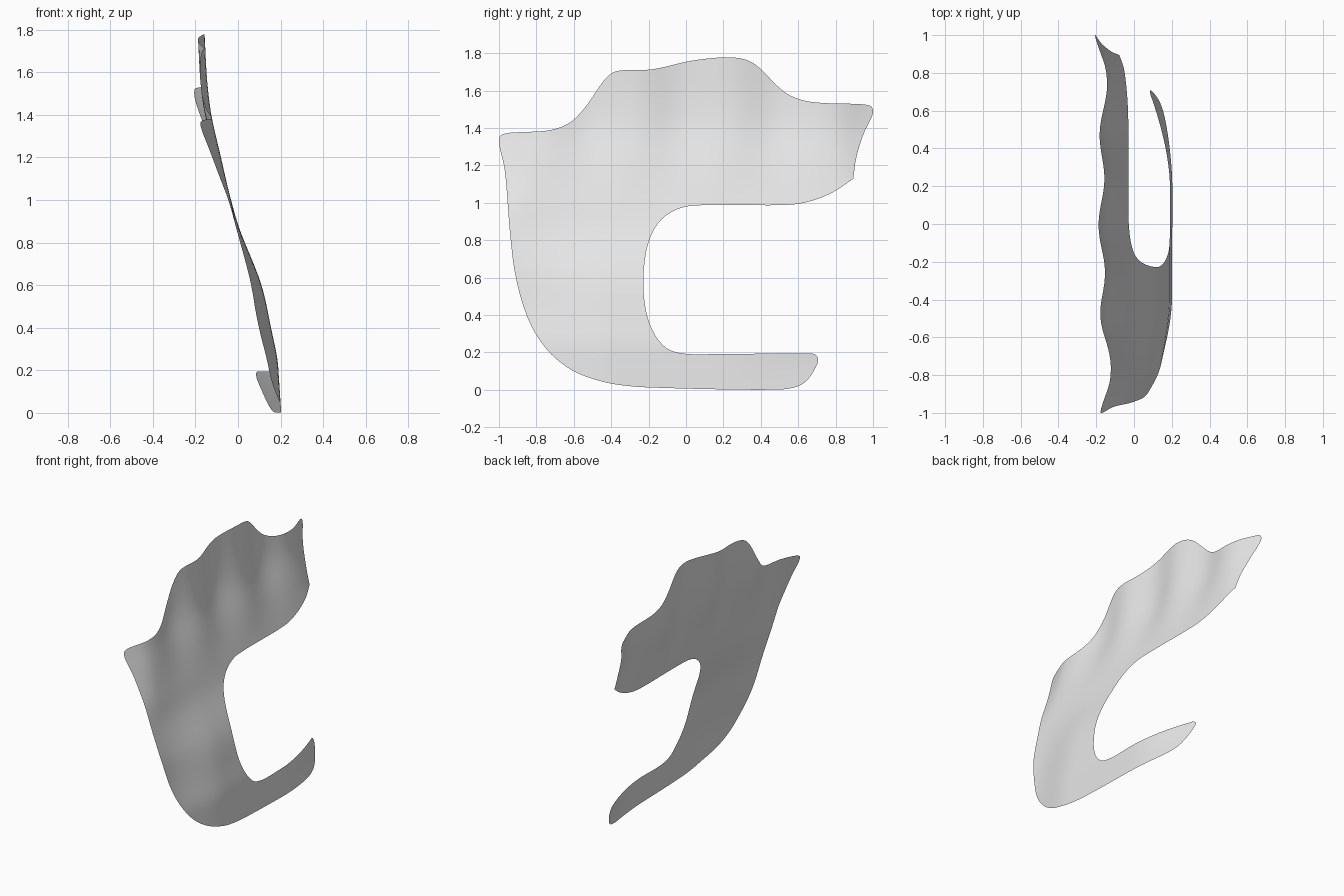
import bpy
import bmesh
from math import cos, pi
from mathutils import Vector

cube = bpy.data.objects.get("Cube")
if cube:
    bpy.data.objects.remove(cube, do_unlink=True)


def spline(points, steps):
    """Centripetal smooth curve through the points, ends included."""
    pts = [Vector(p) for p in points]
    pts = [2 * pts[0] - pts[1]] + pts + [2 * pts[-1] - pts[-2]]
    curve = []
    for a, b, c, d in zip(pts, pts[1:], pts[2:], pts[3:]):
        t1 = (b - a).length ** 0.5
        t2 = t1 + (c - b).length ** 0.5
        t3 = t2 + (d - c).length ** 0.5
        for i in range(steps):
            t = t1 + (t2 - t1) * i / steps
            ab = a.lerp(b, t / t1)
            bc = b.lerp(c, (t - t1) / (t2 - t1))
            cd = c.lerp(d, (t - t2) / (t3 - t2))
            abc = ab.lerp(bc, t / t2)
            bcd = bc.lerp(cd, (t - t1) / (t3 - t1))
            curve.append(abc.lerp(bcd, (t - t1) / (t2 - t1)))
    curve.append(pts[-2])
    return curve


def ramp(value, low, high):
    """Smooth step from 0 at low to 1 at high."""
    t = min(max((value - low) / (high - low), 0), 1)
    return t * t * (3 - 2 * t)


# Outline of the sheet seen from the side, as (y, z), from the sharp rear corner
lower_rear = [(.895, 1.13), (.8, 1.065), (.7, 1.02), (.6, .995), (.5, .988)]
notch = [(.1, .988), (0, .98), (-.08, .95), (-.15, .89), (-.2, .79),
         (-.225, .65), (-.225, .5), (-.2, .37), (-.15, .27), (-.09, .215),
         (0, .193), (.2, .192)]
tail = [(.64, .194), (.69, .19), (.707, .165), (.67, .08), (.62, .03),
        (.55, .007), (.45, .001)]
belly = [(-.1, .01), (-.3, .02), (-.45, .045), (-.6, .1), (-.72, .19),
         (-.81, .31), (-.87, .45), (-.915, .63), (-.94, .83), (-.97, 1.18)]
front_tip = [(-1, 1.325), (-.995, 1.355), (-.97, 1.37)]
crest = [(-.72, 1.39), (-.62, 1.43), (-.54, 1.51), (-.42, 1.675),
         (-.37, 1.704), (-.18, 1.714), (.03, 1.76), (.22, 1.778),
         (.31, 1.768), (.37, 1.74), (.53, 1.59), (.62, 1.55), (.72, 1.535)]
rear_tip = [(.96, 1.525), (.99, 1.515), (1, 1.485), (.95, 1.37),
            (.91, 1.24), (.895, 1.13)]
outline = spline(lower_rear + notch + tail + belly + front_tip + crest
                 + rear_tip, 6)[:-1]

# Sideways lean of the sheet, as (x, z)
lean = spline([(.203, 0), (.193, .15), (.185, .25), (.157, .39), (.11, .6),
               (.005, .87), (-.033, 1), (-.087, 1.2), (-.14, 1.4),
               (-.16, 1.55), (-.173, 1.78)], 12)


def lean_at(z):
    for a, b in zip(lean, lean[1:]):
        if z <= b.y:
            return a.x + (b.x - a.x) * (z - a.y) / (b.y - a.y)
    return lean[-1].x


def sheet_x(y, z):
    x = lean_at(z)
    # Folds that fade out below the crest
    x += .016 * cos(2 * pi * (y - .24) / .5) * ramp(z, .95, 1.5)
    # Curl of both upper tips
    x -= .035 * max(0, (abs(y) - .82) / .18) ** 1.5 * ramp(z, .8, 1.2)
    # Rounded front of the belly
    x -= .057 * ramp(-y, .4, .88) * (1 - ramp(z, .45, 1.05))
    # Curl of the tail
    if z < .6:
        x -= .11 * max(0, (y - .2) / .5) ** 1.7 * (.6 + 2 * min(z, .2))
    return x


# One flat face, sliced into a fine grid, then bent into shape
bm = bmesh.new()
bm.faces.new([bm.verts.new((0, p.x, p.y)) for p in outline])
step = .04
for axis, start, end in (("y", -1, 1), ("z", 0, 1.8)):
    normal = Vector((0, axis == "y", axis == "z"))
    for i in range(1, int((end - start) / step)):
        bmesh.ops.bisect_plane(
            bm, geom=bm.verts[:] + bm.edges[:] + bm.faces[:], dist=.0005,
            plane_co=normal * (start + i * step + .003), plane_no=normal)
bmesh.ops.triangulate(bm, faces=[f for f in bm.faces if len(f.verts) > 4])
for v in bm.verts:
    v.co.x = sheet_x(v.co.y, v.co.z)
bm.normal_update()
if sum(f.normal.x * f.calc_area() for f in bm.faces) < 0:
    bmesh.ops.reverse_faces(bm, faces=bm.faces[:])
for f in bm.faces:
    f.smooth = True

mesh = bpy.data.meshes.new("curved_sheet")
bm.to_mesh(mesh)
bm.free()
sheet = bpy.data.objects.new("curved_sheet", mesh)
bpy.context.scene.collection.objects.link(sheet)

# Plain light grey
grey = bpy.data.materials.new("light_grey")
grey.use_nodes = True
colour = (.8, .8, .8, 1)
grey.diffuse_color = colour
grey.node_tree.nodes["Principled BSDF"].inputs["Base Color"].default_value = colour
mesh.materials.append(grey)
